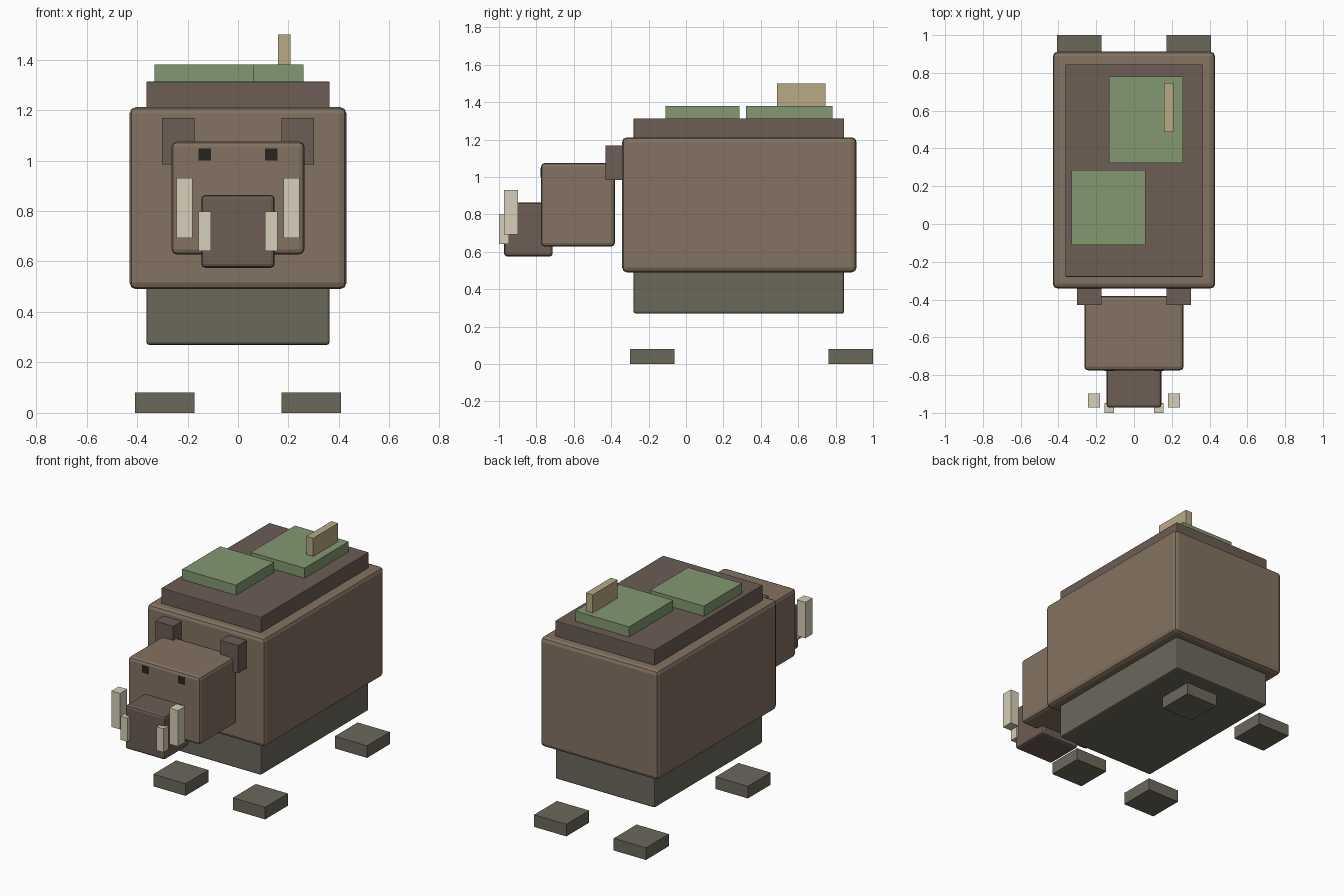
import bpy

if "Cube" in bpy.data.objects:
    bpy.data.objects.remove(bpy.data.objects["Cube"])


def material(name, rgb):
    m = bpy.data.materials.new(name)
    m.diffuse_color = (*rgb, 1)
    m.use_nodes = True
    m.node_tree.nodes["Principled BSDF"].inputs["Base Color"].default_value = m.diffuse_color
    return m


HIDE = material("hide", (0.227, 0.171, 0.119))
DARK = material("dark_hide", (0.150, 0.109, 0.089))
STONE = material("grey_hide", (0.147, 0.138, 0.105))
MOSS = material("moss", (0.227, 0.314, 0.165))
STRAW = material("straw", (0.479, 0.402, 0.231))
IVORY = material("ivory", (0.672, 0.624, 0.479))
BLACK = material("eye_black", (0.02, 0.018, 0.015))


def box(name, x, y, z, mat, bevel=0.0):
    """Box from (min, max) ranges, with an optional rounded edge."""
    ranges = (x, y, z)
    bpy.ops.mesh.primitive_cube_add(size=1, location=[(a + b) / 2 for a, b in ranges])
    o = bpy.context.object
    o.name = name
    o.scale = [b - a for a, b in ranges]
    bpy.ops.object.transform_apply(location=False, rotation=False, scale=True)
    o.data.materials.append(mat)
    if bevel:
        mod = o.modifiers.new("edge", "BEVEL")
        mod.width = bevel
        mod.segments = 2
    return o


def pair(name, x, y, z, mat, bevel=0.0):
    """Matching boxes on both sides of x = 0."""
    box(name + "_right", x, y, z, mat, bevel)
    box(name + "_left", (-x[1], -x[0]), y, z, mat, bevel)


# Trunk
box("body", (-0.43, 0.43), (-0.342, 0.912), (0.49, 1.212), HIDE, 0.026)
box("belly", (-0.363, 0.363), (-0.28, 0.845), (0.27, 0.53), STONE, 0.01)
box("back_plate", (-0.363, 0.363), (-0.28, 0.845), (1.17, 1.313), DARK, 0.004)

# Growth on the back
box("moss_front", (-0.33, 0.062), (-0.11, 0.285), (1.305, 1.38), MOSS)
box("moss_rear", (-0.132, 0.26), (0.322, 0.782), (1.305, 1.38), MOSS)
box("back_fin", (0.158, 0.208), (0.487, 0.747), (1.36, 1.5), STRAW)

# Head
box("head", (-0.263, 0.263), (-0.775, -0.38), (0.628, 1.075), HIDE, 0.02)
box("snout", (-0.145, 0.145), (-0.972, -0.713), (0.575, 0.863), DARK, 0.015)
pair("ear", (0.172, 0.302), (-0.43, -0.325), (0.985, 1.168), DARK)
pair("eye", (0.107, 0.157), (-0.777, -0.75), (1.0, 1.048), BLACK)

# Tusks
pair("outer_tusk", (0.18, 0.243), (-0.972, -0.897), (0.693, 0.93), IVORY)
pair("inner_tusk", (0.107, 0.157), (-1.0, -0.947), (0.642, 0.798), IVORY)

# Feet
for label, y in (("front", (-0.3, -0.062)), ("rear", (0.762, 1.0))):
    pair(label + "_foot", (0.173, 0.408), y, (0, 0.08), STONE)
